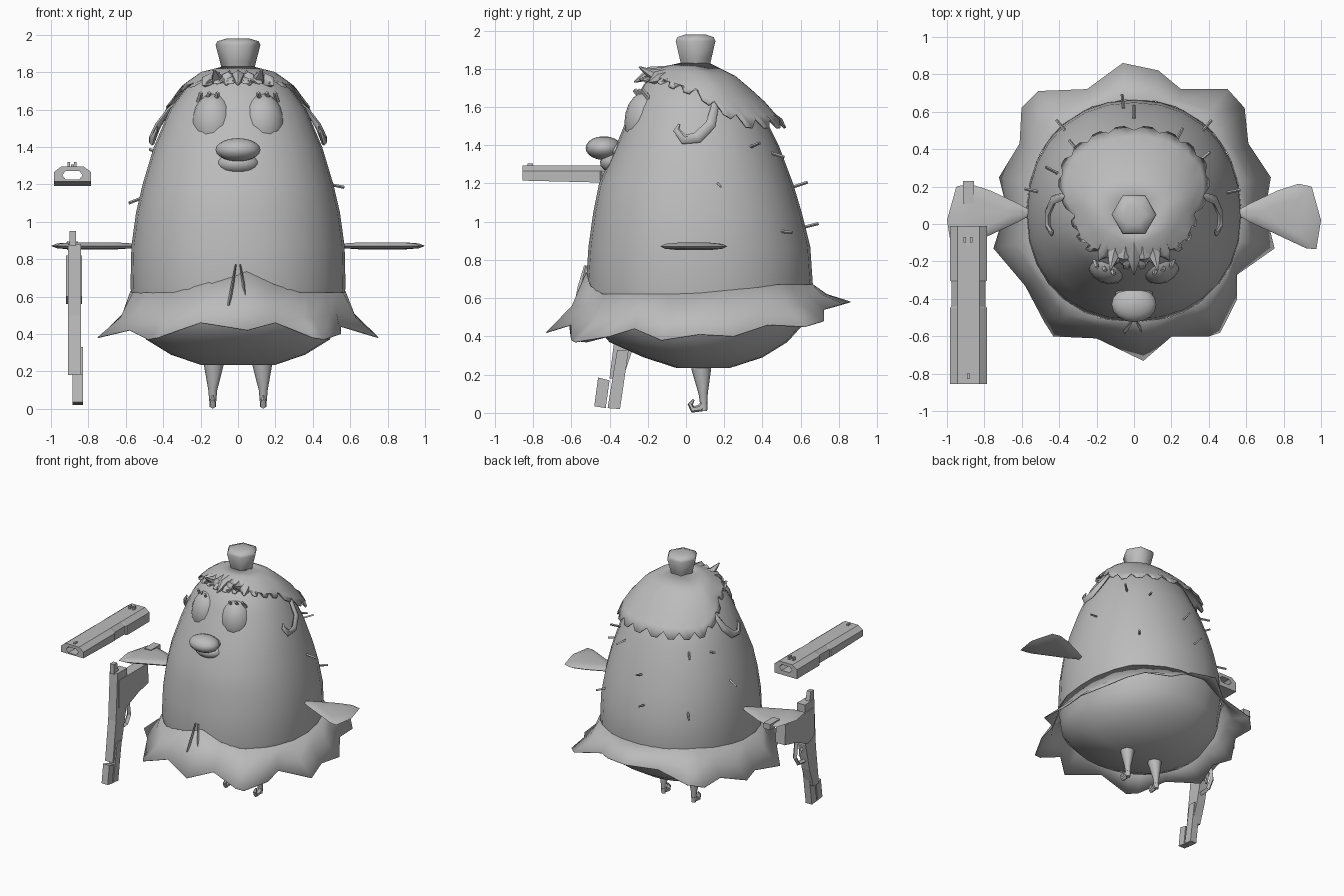
import bpy, bmesh, math
from mathutils import Vector

if "Cube" in bpy.data.objects:
    bpy.data.objects.remove(bpy.data.objects["Cube"])

grey = bpy.data.materials.new("plain grey")
grey.diffuse_color = (0.5, 0.5, 0.5, 1)
grey.use_nodes = True
grey.node_tree.nodes["Principled BSDF"].inputs["Base Color"].default_value = grey.diffuse_color


def make(name, verts, faces, smooth=None, thick=0):
    me = bpy.data.meshes.new(name)
    me.from_pydata([tuple(v) for v in verts], [], faces)
    bm = bmesh.new()
    bm.from_mesh(me)
    bmesh.ops.recalc_face_normals(bm, faces=bm.faces)
    bm.to_mesh(me)
    bm.free()
    ob = bpy.data.objects.new(name, me)
    bpy.context.collection.objects.link(ob)
    me.materials.append(grey)
    if thick:
        m = ob.modifiers.new("thickness", 'SOLIDIFY')
        m.thickness, m.offset = thick, 0
    if smooth:
        bpy.context.view_layer.objects.active = ob
        ob.select_set(True)
        bpy.ops.object.shade_smooth_by_angle(angle=math.radians(smooth))
        ob.select_set(False)
    return ob


def loft(name, rings, caps=True, smooth=None, thick=0, close=False):
    n, m = len(rings[0]), len(rings)
    faces = []
    for j in range(m if close else m - 1):
        k = (j + 1) % m
        for i in range(n):
            i2 = (i + 1) % n
            faces.append((j * n + i, j * n + i2, k * n + i2, k * n + i))
    if caps:
        faces += [tuple(range(n))[::-1], tuple(range((m - 1) * n, m * n))]
    return make(name, [p for r in rings for p in r], faces, smooth, thick)


def box(name, x0, x1, y0, y1, z0, z1):
    return loft(name, [[(x0, y0, z), (x1, y0, z), (x1, y1, z), (x0, y1, z)] for z in (z0, z1)])


def plate(name, x0, x1, yz):
    # side profile in y/z extruded across x
    return loft(name, [[(x, y, z) for y, z in yz] for x in (x0, x1)])


def tube(name, path, radii, sides=6, smooth=50, flat=1.0):
    rings = []
    pts = [Vector(p) for p in path]
    for i, p in enumerate(pts):
        d = (pts[min(i + 1, len(pts) - 1)] - pts[max(i - 1, 0)]).normalized()
        ref = Vector((1, 0, 0)) if abs(d.x) < 0.8 else Vector((0, 0, 1))
        u = d.cross(ref).normalized()
        v = d.cross(u)
        rings.append([p + radii[i] * (math.cos(a) * u + flat * math.sin(a) * v)
                      for a in (2 * math.pi * k / sides for k in range(sides))])
    return loft(name, rings, smooth=smooth)


def ball(name, c, r, seg=16, rows=10):
    rings = []
    for j in range(rows + 1):
        t = math.pi * (0.02 + 0.96 * j / rows)
        rings.append([(c[0] + r[0] * math.sin(t) * math.cos(a), c[1] + r[1] * math.sin(t) * math.sin(a),
                       c[2] - r[2] * math.cos(t)) for a in (2 * math.pi * i / seg for i in range(seg))])
    return loft(name, rings, smooth=60)


# egg shape: height, half width, front y, back y
EGG = [(.235, .2, -.05, .23), (.29, .36, -.22, .40), (.37, .49, -.40, .53), (.48, .555, -.5, .63),
       (.65, .575, -.525, .665), (.87, .57, -.51, .65), (1.05, .545, -.485, .605), (1.2, .51, -.455, .56),
       (1.4, .45, -.365, .485), (1.6, .365, -.285, .385), (1.72, .275, -.22, .27),
       (1.79, .17, -.13, .18), (1.82, .03, .02, .08)]


def egg(t, z, off=0.0):
    z = max(EGG[0][0], min(EGG[-1][0], z))
    for p, q in zip(EGG, EGG[1:]):
        if z <= q[0]:
            f = (z - p[0]) / (q[0] - p[0])
            w, yf, yb = (p[k] + f * (q[k] - p[k]) for k in (1, 2, 3))
            break
    c, s = math.cos(t), math.sin(t)
    e = 0.93
    x = (w + off) * math.copysign(abs(c) ** e, c)
    y = ((yb - .05 + off) if s > 0 else (.05 - yf + off)) * math.copysign(abs(s) ** e, s)
    return Vector((x, .05 + y, z))


def turn(n):
    return [2 * math.pi * i / n for i in range(n)]


loft("body", [[egg(t, r[0]) for t in turn(28)] for r in EGG], smooth=60)

# skirt with a wavy hem
hem = [(.73, .25, .40), (.70, .07, .41), (.75, -.13, .38), (.55, -.27, .44), (.55, -.4, .40),
       (.46, -.58, .37), (.40, -.6, .38), (.2, -.6, .46), (.05, -.73, .42), (-.2, -.61, .46),
       (-.43, -.6, .38), (-.48, -.52, .37), (-.58, -.33, .42), (-.75, -.13, .38), (-.68, .09, .41),
       (-.72, .25, .40), (-.61, .43, .46), (-.6, .62, .45), (-.51, .71, .48), (-.25, .72, .54),
       (-.06, .86, .58), (.13, .82, .57), (.25, .72, .54), (.5, .72, .48), (.59, .62, .45), (.61, .43, .46)]
top, mid = [], []
for x, y, z in hem:
    t = math.atan2((y - .05) / .6, x / .57)
    lift = .12 * math.exp(-(x / .2) ** 2) if y < 0 else .05 * min(1, y / .6)
    up = egg(t, .62 + lift, .002)
    out = up.lerp(Vector((x, y, z)), .36)
    out.z = up.z + .56 * (z - up.z)
    top.append(up)
    mid.append(out)
loft("skirt", [top, mid, hem], caps=False, smooth=40, thick=.005)

# bow tails at the front of the waist
for s in (-1, 1):
    tube("bow_tail", [(s * .012, -.525, .77), (s * .03, -.55, .66), (s * .05, -.57, .55)],
         [.008, .016, .018], 4, None, .5)

# face
for s in (-1, 1):
    ball("eye", (s * .13, -.2, 1.52), (.12, .122, .165))
    for i in range(3):
        x = s * (.12 + .045 * i)
        y = -.25 + .02 * i
        tube("eyelash", [(x, y + .02, 1.64), (x + s * -.012, y - .02, 1.69)], [.013, .011], 4, None)
ball("upper_beak", (0, -.43, 1.385), (.12, .095, .062))
ball("beak_bridge", (0, -.34, 1.375), (.105, .11, .045))
ball("lower_beak", (0, -.36, 1.31), (.115, .09, .06))

# hair cap with a jagged edge
N = 72
rings = []
for j in range(6):
    f = j / 5
    ring = []
    for i, t in enumerate(turn(N)):
        s = math.sin(t)
        low = 1.66 - .17 * min(1, s * 1.7) if s > 0 else 1.66 + .08 * min(1, -s * 1.3)
        if j == 5:
            low += .045 * (i % 3 == 0)
        z = 1.815 + f * (low - 1.815)
        p = egg(t, z, .02 + .062 * f * f * (abs(s) if s > 0 else .45 * abs(s)))
        ring.append(p + Vector((0, 0, .012 * (1 - f))))
    rings.append(ring)
loft("hair_cap", rings, caps=False, smooth=40, thick=.01)

# fringe locks swept forward
for i in range(7):
    k = i - 3
    x = k * .055
    y = -.15 + .012 * abs(k)
    tube("fringe_lock", [(x * .6, y + .12, 1.79), (x, y - .04, 1.775 - .008 * abs(k)),
                         (x * 1.15, y - (.12 if i % 2 else .08), 1.75 + (.06 if i % 4 == 1 else -.02))],
         [.03, .036, .004], 6)

# side curls
for s in (-1, 1):
    tube("side_curl", [(s * .29, .14, 1.67), (s * .37, .15, 1.60), (s * .43, .13, 1.51), (s * .46, .06, 1.44),
                       (s * .46, -.01, 1.43), (s * .44, -.05, 1.48), (s * .43, -.035, 1.51)],
         [.012, .02, .028, .03, .026, .018, .006], 6, 50, .6)

# top knot
loft("top_knot", [[(r * math.cos(a), .05 + r * math.sin(a), z) for a in turn(6)]
                  for r, z in ((.08, 1.79), (.095, 1.85), (.12, 1.945), (.11, 1.965), (.06, 1.98))], smooth=65)

# flippers, legs and hooked feet
for s in (-1, 1):
    outline = [(.53, .06), (.62, .11), (.77, .18), (.88, .215), (.95, .2), (1.0, .02), (.975, -.135),
               (.92, -.13), (.76, -.055), (.62, .01)]
    rings = []
    for sc, z in ((.5, .852), (.85, .858), (1, .871), (.85, .884), (.5, .89)):
        rings.append([(s * (.78 + (x - .78) * sc), .04 + (y - .04) * sc, z) for x, y in outline])
    loft("flipper", rings, smooth=60)
    tube("leg", [(s * .13, .08, .3), (s * .13, .08, .23), (s * .135, .09, .1), (s * .135, .095, .01)],
         [.058, .052, .024, .016], 8)
    tube("foot_hook", [(s * .135, .1, .06), (s * .135, .075, .025), (s * .135, .035, .018),
                       (s * .135, .022, .045), (s * .135, .04, .07)], [.018, .02, .018, .014, .006], 6)

# bristles standing out of the back
for deg, z in ((12, 1.2), (168, 1.13), (40, 1.39), (62, 1.36), (130, 1.38), (152, 1.36),
               (50, .95), (95, .97), (130, .95), (90, 1.18)):
    a = math.radians(deg)
    p = egg(a, z, -.01)
    tube("bristle", [p, p + Vector((math.cos(a) * .08, math.sin(a) * .08, .03 * math.sin(deg)))], [.008, .008], 4, None)

# detached hollow slide
X, Y0, Y1 = -.885, -.855, -.01


def shell(y, w, low):
    outer = [(-w, low), (w, low), (w, 1.265), (.06, 1.295), (-.06, 1.295), (-w, 1.265)]
    return [(X + x, y, z) for x, z in outer]


def bore(y):
    return [(X + x, y, z) for x, z in
            ((-.035, 1.225), (.035, 1.225), (.055, 1.25), (.035, 1.272), (-.035, 1.272), (-.055, 1.25))]


loft("slide", [shell(Y0, .1, 1.215), shell(-.45, .1, 1.205), shell(-.44, .09, 1.2), shell(-.31, .09, 1.2),
               shell(-.3, .1, 1.19), shell(Y1, .1, 1.19), bore(Y1), bore(Y0)], caps=False, close=True)
for x in (-.905, -.87):
    box("rear_sight", x - .007, x + .007, -.1, -.07, 1.29, 1.32)
box("front_sight", X - .007, X + .007, -.83, -.8, 1.29, 1.305)

# frame pointing down, with the grip running back under the flipper
plate("frame", -.91, -.84, [(-.34, .88), (-.22, .88), (-.23, .55), (-.28, .33), (-.33, .18), (-.40, .18), (-.36, .5)])
plate("barrel", -.885, -.83, [(-.41, .025), (-.345, .02), (-.3, .33), (-.36, .33)])
plate("guide_rod", -.885, -.83, [(-.48, .035), (-.42, .025), (-.40, .17), (-.46, .185)])
plate("grip", -.92, -.835, [(-.33, .82), (.04, .82), (.05, .66), (-.08, .63), (-.25, .56), (-.33, .6)])
plate("hammer", -.9, -.865, [(-.35, .87), (-.29, .87), (-.31, .95), (-.35, .95)])
box("magazine_end", -.915, -.855, .11, .23, .85, .895)
tube("trigger_guard", [(-.87, -.27, .40), (-.87, -.19, .41), (-.87, -.15, .47), (-.87, -.17, .6)],
     [.018] * 4, 4, None)
tube("trigger", [(-.87, -.26, .52), (-.87, -.22, .5), (-.87, -.21, .46)], [.014, .012, .008], 4, None)
